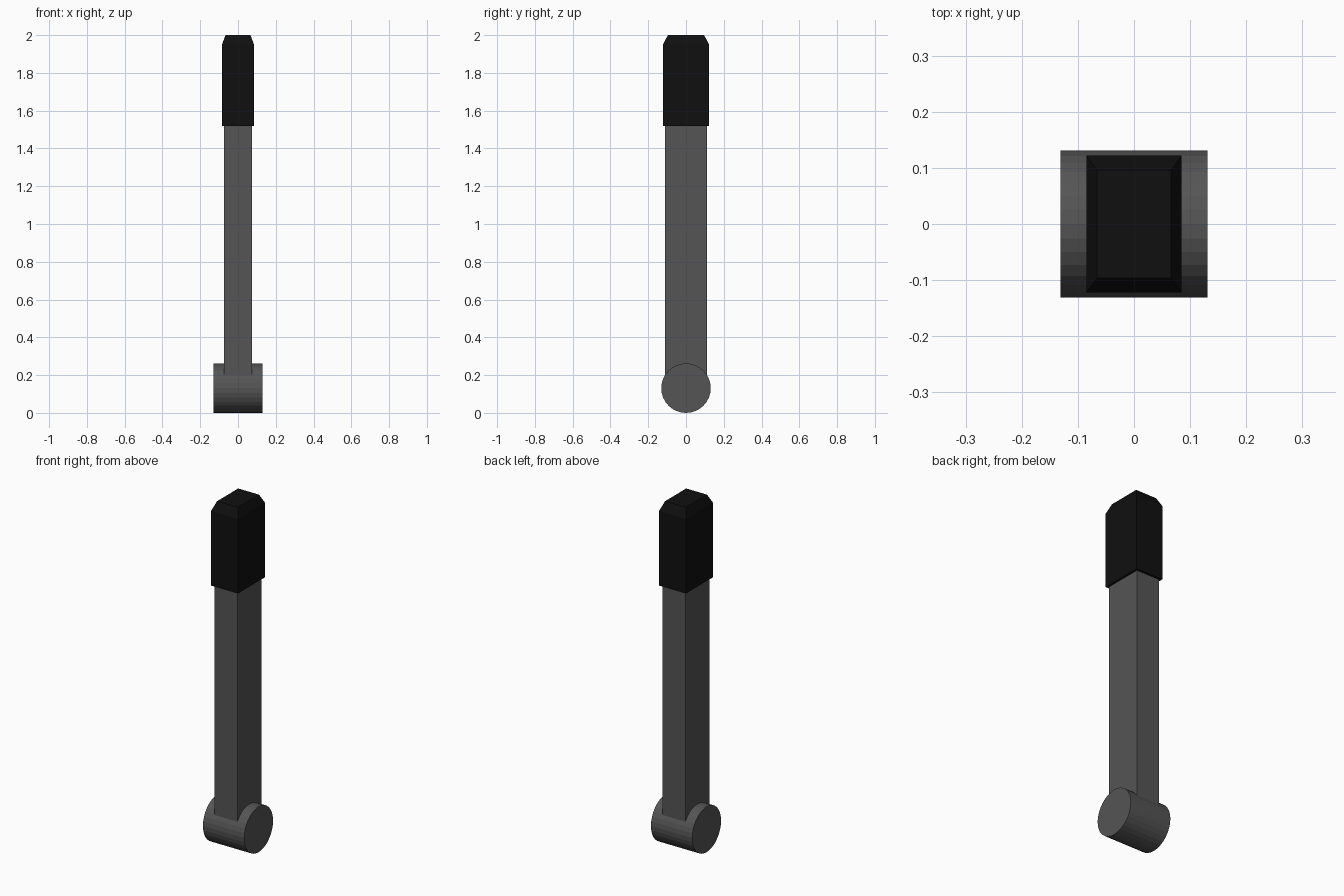
import bpy, bmesh, math

if "Cube" in bpy.data.objects:
    bpy.data.objects.remove(bpy.data.objects["Cube"])


def material(name, v):
    m = bpy.data.materials.new(name)
    m.diffuse_color = (v, v, v, 1)
    m.use_nodes = True
    m.node_tree.nodes["Principled BSDF"].inputs["Base Color"].default_value = m.diffuse_color
    return m


metal = material("dark_metal", 0.09)
rubber = material("black_rubber", 0.005)


def loft(name, sections, mat):
    """Stack rectangular sections (half x, half y, z) into a closed solid."""
    bm = bmesh.new()
    rings = [[bm.verts.new((sx * hx, sy * hy, z))
              for sx, sy in ((-1, -1), (1, -1), (1, 1), (-1, 1))]
             for hx, hy, z in sections]
    bm.faces.new(rings[0][::-1])
    bm.faces.new(rings[-1])
    for a, b in zip(rings, rings[1:]):
        for i in range(4):
            j = (i + 1) % 4
            bm.faces.new((a[i], a[j], b[j], b[i]))
    mesh = bpy.data.meshes.new(name)
    bm.to_mesh(mesh)
    bm.free()
    mesh.materials.append(mat)
    obj = bpy.data.objects.new(name, mesh)
    bpy.context.collection.objects.link(obj)
    return obj


# Pivot barrel lying along x
bpy.ops.mesh.primitive_cylinder_add(vertices=32, radius=0.131, depth=0.262,
                                    location=(0, 0, 0.131),
                                    rotation=(0, math.pi / 2, 0))
pivot = bpy.context.object
pivot.name = "pivot_barrel"
pivot.data.materials.append(metal)

# Lever shaft, bottom buried in the barrel
loft("lever_shaft", [(0.073, 0.11, 0.131), (0.073, 0.11, 1.53)], metal)

# Handle grip with chamfered top
loft("handle_grip", [(0.085, 0.122, 1.52), (0.085, 0.122, 1.95),
                     (0.066, 0.096, 2.0)], rubber)
